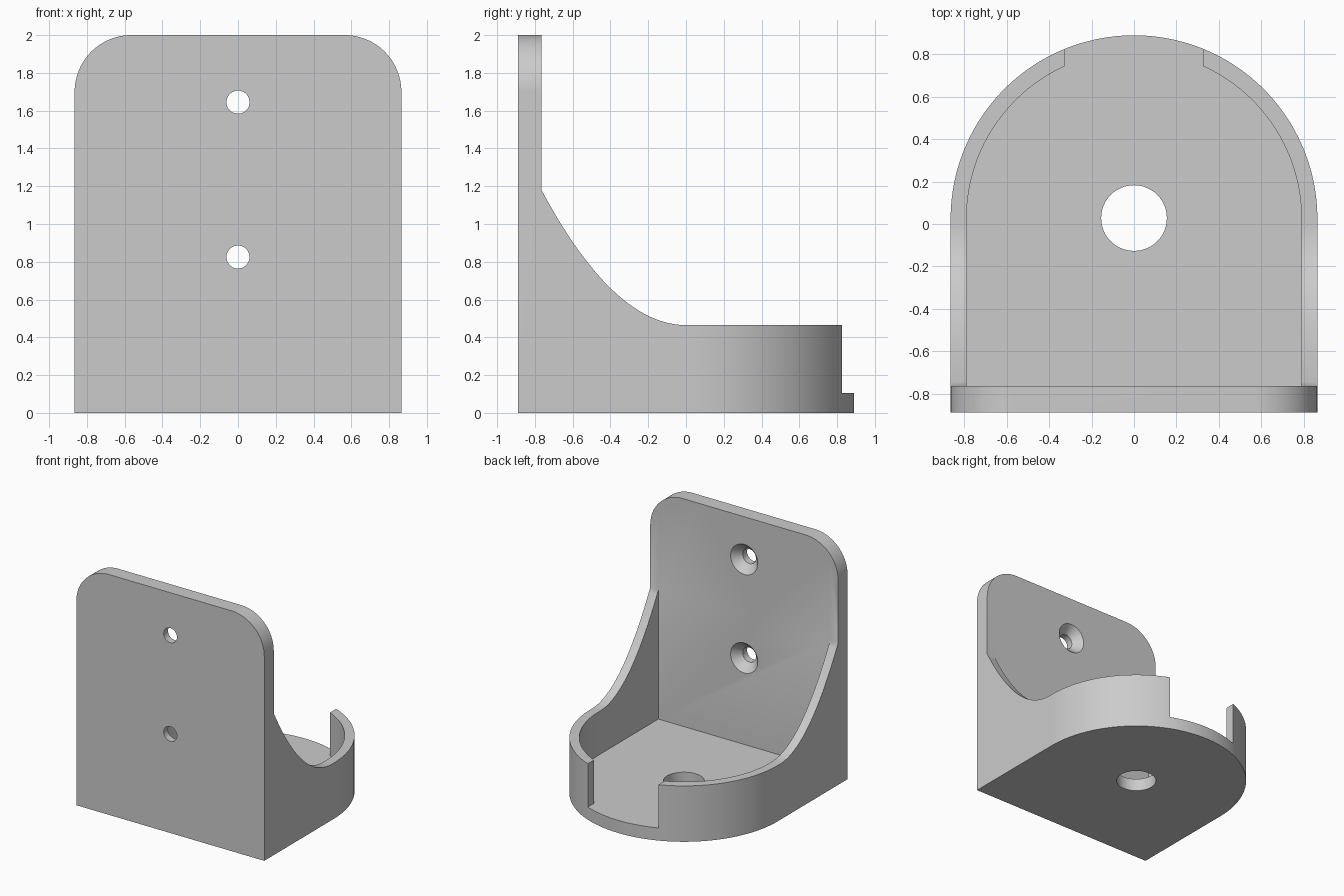
import bpy, bmesh
from math import sin, cos, pi
from mathutils import Vector

cube = bpy.data.objects.get("Cube")
if cube:
    bpy.data.objects.remove(cube, do_unlink=True)

W, FRONT, PLATE = 0.865, -0.89, -0.765   # half width, front face, inner plate face
CY, WALL, FLOOR, RIM = 0.025, 0.075, 0.105, 0.465

grey = bpy.data.materials.new("light grey")
grey.use_nodes = True
colour = (0.6, 0.6, 0.6, 1)
grey.diffuse_color = colour
grey.node_tree.nodes["Principled BSDF"].inputs["Base Color"].default_value = colour


def arc(cx, cy, r, a0, a1, n):
    return [(cx + r * cos(a0 + (a1 - a0) * i / n),
             cy + r * sin(a0 + (a1 - a0) * i / n)) for i in range(n + 1)]


def prism(name, outline, place, sweep):
    """Extrude a 2D outline, placed in space by a function, along a vector."""
    bm = bmesh.new()
    face = bm.faces.new([bm.verts.new(place(a, b)) for a, b in outline])
    ext = bmesh.ops.extrude_face_region(bm, geom=[face], use_keep_orig=True)
    verts = [g for g in ext["geom"] if isinstance(g, bmesh.types.BMVert)]
    bmesh.ops.translate(bm, verts=verts, vec=Vector(sweep))
    bmesh.ops.recalc_face_normals(bm, faces=bm.faces)
    return finish(name, bm)


def cone(name, r1, r2, depth, centre, along_y=False):
    bm = bmesh.new()
    bmesh.ops.create_cone(bm, cap_ends=True, segments=48, radius1=r1, radius2=r2, depth=depth)
    obj = finish(name, bm)
    obj.location = centre
    if along_y:
        obj.rotation_euler.x = -pi / 2
    return obj


def finish(name, bm):
    mesh = bpy.data.meshes.new(name)
    bm.to_mesh(mesh)
    bm.free()
    obj = bpy.data.objects.new(name, mesh)
    bpy.context.collection.objects.link(obj)
    return obj


def u_shape(half, start):
    return [(-half, start), (half, start)] + arc(0, CY, half, 0, pi, 96)


# Solid block with a rounded rear
body = prism("wall_bracket", u_shape(W, FRONT), lambda x, y: (x, y, 0), (0, 0, 2.1))
body.data.materials.append(grey)

# Rounded top corners of the back plate
R = 0.3
plate_outline = [(-W, -0.1), (W, -0.1)] + arc(W - R, 2 - R, R, 0, pi / 2, 24) \
    + arc(R - W, 2 - R, R, pi / 2, pi, 24)
keep = prism("plate_outline_helper", plate_outline, lambda x, z: (x, -1, z), (0, 2, 0))

# Sweeping top edge of the side walls
curve = [(PLATE * (1 - i / 40), RIM + 0.715 * (1 - i / 40) ** 2) for i in range(41)]
side_outline = curve + [(1.2, RIM), (1.2, 2.3), (PLATE, 2.3)]

cutters = [
    prism("side_sweep_cutter", side_outline, lambda y, z: (-1, y, z), (2, 0, 0)),
    prism("cavity_cutter", u_shape(W - WALL, PLATE), lambda x, y: (x, y, FLOOR), (0, 0, 2.5)),
    prism("opening_cutter", [(-0.325, 0.3), (0.325, 0.3), (0.325, 1.1), (-0.325, 1.1)],
          lambda x, y: (x, y, FLOOR), (0, 0, 1)),
    cone("floor_hole_cutter", 0.155, 0.155, 0.5, (0, 0.028, 0)),
]
# Countersunk screw holes
for label, z in (("lower", 0.825), ("upper", 1.645)):
    cutters.append(cone(label + "_screw_cutter", 0.061, 0.061, 0.5, (0, -0.83, z), True))
    cutters.append(cone(label + "_countersink_cutter", 0.06, 0.126, 0.07,
                        (0, PLATE - 0.034, z), True))

for helper, mode in [(keep, "INTERSECT")] + [(c, "DIFFERENCE") for c in cutters]:
    mod = body.modifiers.new(helper.name, "BOOLEAN")
    mod.operation, mod.object, mod.solver = mode, helper, "EXACT"

# Bake the cuts and remove the helpers
bpy.context.view_layer.update()
graph = bpy.context.evaluated_depsgraph_get()
baked = bpy.data.meshes.new_from_object(body.evaluated_get(graph))
body.modifiers.clear()
body.data = baked
for helper in [keep] + cutters:
    bpy.data.objects.remove(helper, do_unlink=True)

bpy.ops.object.select_all(action="DESELECT")
body.select_set(True)
bpy.context.view_layer.objects.active = body
bpy.ops.object.shade_smooth_by_angle(angle=pi / 6)
